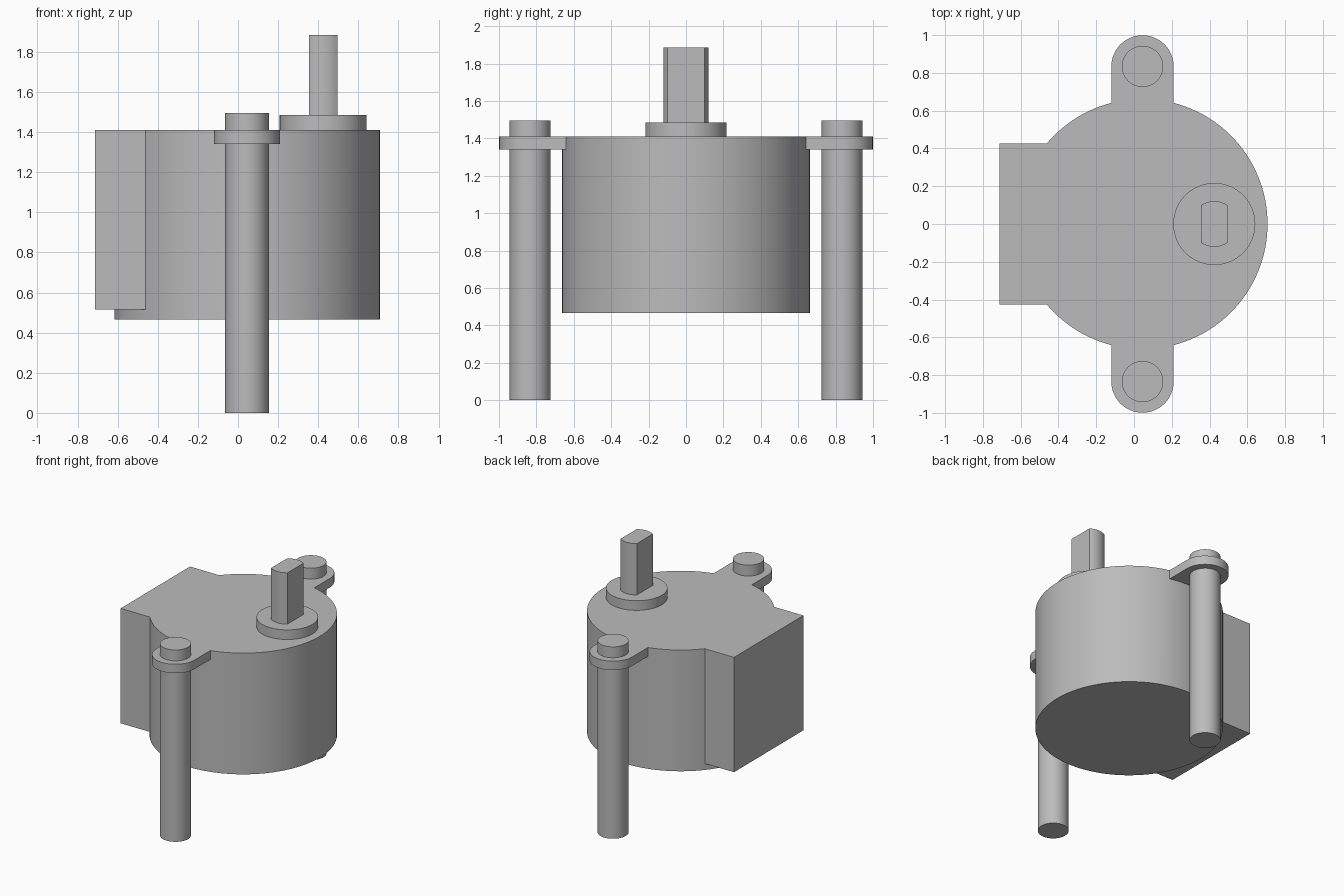
import bpy, bmesh
from math import cos, sin, pi, asin, sqrt, radians

cube = bpy.data.objects.get("Cube")
if cube:
    bpy.data.objects.remove(cube, do_unlink=True)

grey = bpy.data.materials.new("plain grey")
grey.use_nodes = True
grey.diffuse_color = (0.5, 0.5, 0.5, 1)
grey.node_tree.nodes["Principled BSDF"].inputs["Base Color"].default_value = (0.5, 0.5, 0.5, 1)

CX = 0.045          # axis of the body and the posts
TOP = 1.41          # top of the gear case
EAR_Y = 0.834


def arc(x, y, r, start, end, steps):
    return [(x + r * cos(start + (end - start) * i / steps),
             y + r * sin(start + (end - start) * i / steps)) for i in range(steps + 1)]


def circle(x, y, r, steps=64):
    return arc(x, y, r, 0, 2 * pi, steps)[:-1]


def prism(name, outline, z0, z1):
    """Extrude a flat outline from z0 up to z1."""
    bm = bmesh.new()
    low = bm.faces.new([bm.verts.new((x, y, z0)) for x, y in outline])
    up = bmesh.ops.extrude_face_region(bm, geom=[low])
    verts = [g for g in up["geom"] if isinstance(g, bmesh.types.BMVert)]
    bmesh.ops.translate(bm, verts=verts, vec=(0, 0, z1 - z0))
    bmesh.ops.recalc_face_normals(bm, faces=bm.faces)
    mesh = bpy.data.meshes.new(name)
    bm.to_mesh(mesh)
    bm.free()
    mesh.materials.append(grey)
    ob = bpy.data.objects.new(name, mesh)
    bpy.context.collection.objects.link(ob)
    return ob


def select(ob):
    bpy.ops.object.select_all(action="DESELECT")
    ob.select_set(True)
    bpy.context.view_layer.objects.active = ob


def smooth(ob):
    select(ob)
    bpy.ops.object.shade_smooth_by_angle(angle=radians(30))


def unite(target, part):
    select(target)
    mod = target.modifiers.new("union", "BOOLEAN")
    mod.operation, mod.solver, mod.object = "UNION", "EXACT", part
    bpy.ops.object.modifier_apply(modifier=mod.name)
    bpy.data.objects.remove(part, do_unlink=True)


# Round gear case with the square terminal box joined on
body = prism("motor_body", circle(CX, 0, 0.662, 128), 0.465, TOP)
unite(body, prism("terminal_box",
                  [(-0.713, -0.427), (0, -0.427), (0, 0.427), (-0.713, 0.427)], 0.515, TOP))

# Mounting ears, each with a long round post
for side, name in ((-1, "front"), (1, "back")):
    ear = arc(CX, side * EAR_Y, 0.165, 0, side * pi, 32)
    ear += [(CX - 0.165, side * 0.5), (CX + 0.165, side * 0.5)]
    unite(body, prism("ear", ear, 1.34, TOP))
    smooth(prism(name + "_post", circle(CX, side * EAR_Y, 0.109), 0, 1.495))
smooth(body)

# Offset boss and the output shaft with two flats
smooth(prism("shaft_boss", circle(0.425, 0, 0.217), TOP, 1.485))
R, FLAT = 0.121, 0.07
a = asin(sqrt(1 - (FLAT / R) ** 2))
shaft = arc(0.425, 0, R, a, pi - a, 16) + arc(0.425, 0, R, pi + a, 2 * pi - a, 16)
smooth(prism("output_shaft", shaft, 1.485, 1.885))
